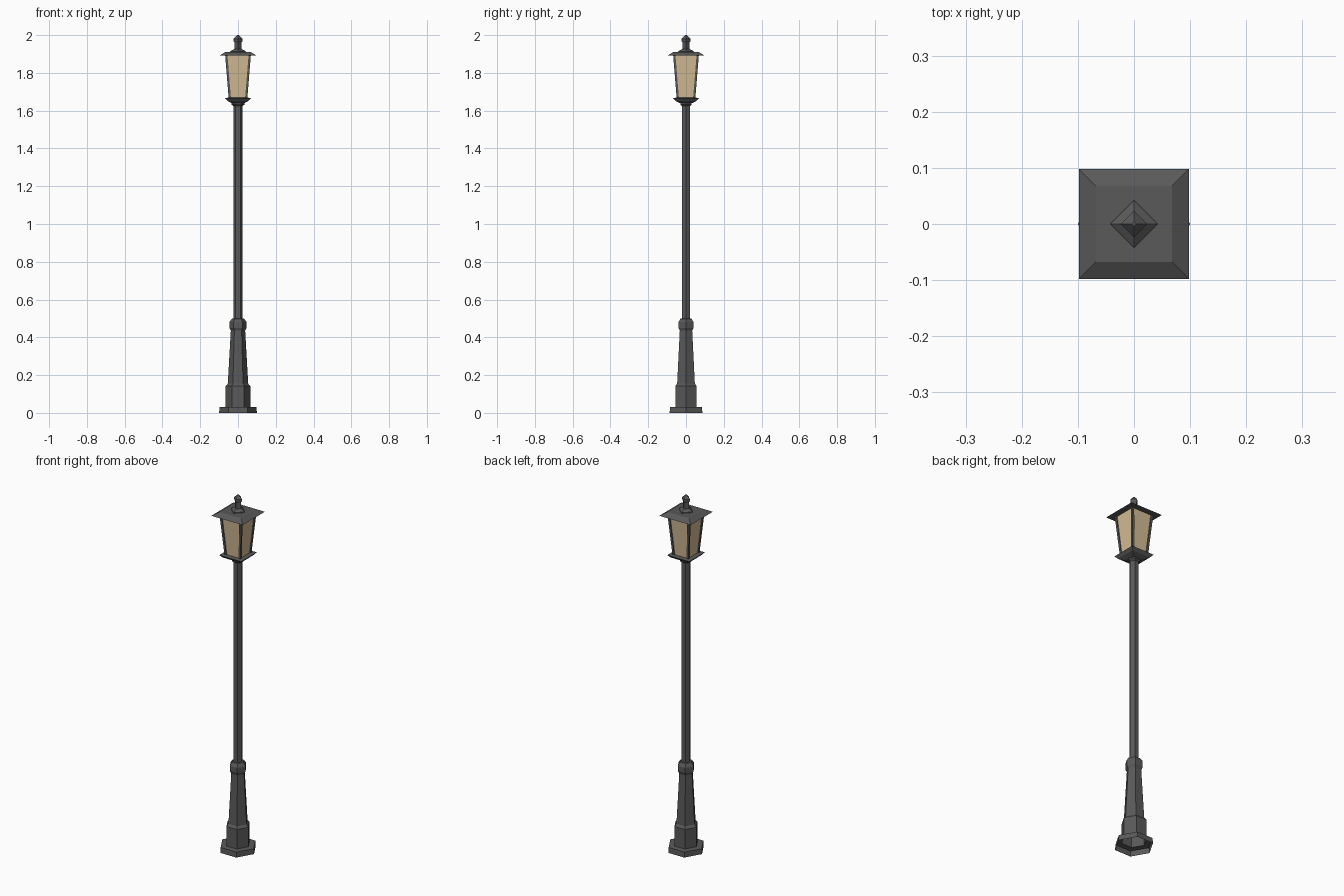
import bpy, bmesh, math

if "Cube" in bpy.data.objects:
    bpy.data.objects.remove(bpy.data.objects["Cube"])


def material(name, rgb):
    m = bpy.data.materials.new(name)
    m.diffuse_color = (*rgb, 1.0)
    m.use_nodes = True
    m.node_tree.nodes["Principled BSDF"].inputs["Base Color"].default_value = m.diffuse_color
    return m


IRON = material("dark_iron", (0.10, 0.10, 0.10))
GLASS = material("warm_glass", (0.65, 0.50, 0.30))


def loft(name, rings, mat, cap_bottom=True, cap_top=True):
    """Skin a stack of equal-sized point rings with flat faces."""
    bm = bmesh.new()
    vs = [[bm.verts.new(p) for p in ring] for ring in rings]
    n = len(rings[0])
    for a, b in zip(vs, vs[1:]):
        for i in range(n):
            j = (i + 1) % n
            bm.faces.new((a[i], a[j], b[j], b[i]))
    if cap_bottom:
        bm.faces.new(vs[0][::-1])
    if cap_top:
        bm.faces.new(vs[-1])
    me = bpy.data.meshes.new(name)
    bm.to_mesh(me)
    bm.free()
    me.materials.append(mat)
    ob = bpy.data.objects.new(name, me)
    bpy.context.collection.objects.link(ob)
    return ob


def polygon(r, z, sides, turn=0.0):
    return [(r * math.cos(turn + 2 * math.pi * i / sides),
             r * math.sin(turn + 2 * math.pi * i / sides), z) for i in range(sides)]


def square(h, z, cx=0.0, cy=0.0):
    return [(cx - h, cy - h, z), (cx + h, cy - h, z), (cx + h, cy + h, z), (cx - h, cy + h, z)]


# hexagonal post with stepped foot, tapered pedestal and collar (open underneath)
post = [(0.10, 0), (0.098, 0.03), (0.065, 0.032), (0.065, 0.142), (0.054, 0.155),
        (0.038, 0.435), (0.046, 0.45), (0.046, 0.48), (0.034, 0.498), (0.025, 0.50),
        (0.025, 1.625), (0.034, 1.632), (0.034, 1.645)]
loft("post", [polygon(r, z, 6) for r, z in post], IRON, cap_bottom=False)

# lantern tray
tray = [(0.032, 1.64), (0.056, 1.652), (0.069, 1.667), (0.050, 1.669)]
loft("lantern_tray", [square(h, z) for h, z in tray], IRON)

# tapered glass
loft("lantern_glass", [square(0.045, 1.666), square(0.062, 1.895)], GLASS)

# four leaning corner bars
for i, (sx, sy) in enumerate([(-1, -1), (1, -1), (1, 1), (-1, 1)]):
    rings = [square(0.006, z, sx * c, sy * c) for c, z in ((0.0435, 1.666), (0.062, 1.895))]
    loft(f"corner_bar_{i + 1}", rings, IRON)

# roof with sloped eaves and flat top
roof = [(0.098, 1.892), (0.068, 1.91)]
loft("roof", [square(h, z) for h, z in roof], IRON)

# four-sided finial, corners on the axes
finial = [(0.042, 1.908), (0.042, 1.914), (0.024, 1.924), (0.018, 1.926), (0.018, 1.96),
          (0.024, 1.97), (0.024, 1.98), (0.004, 2.0)]
loft("finial", [polygon(r, z, 4) for r, z in finial], IRON)
